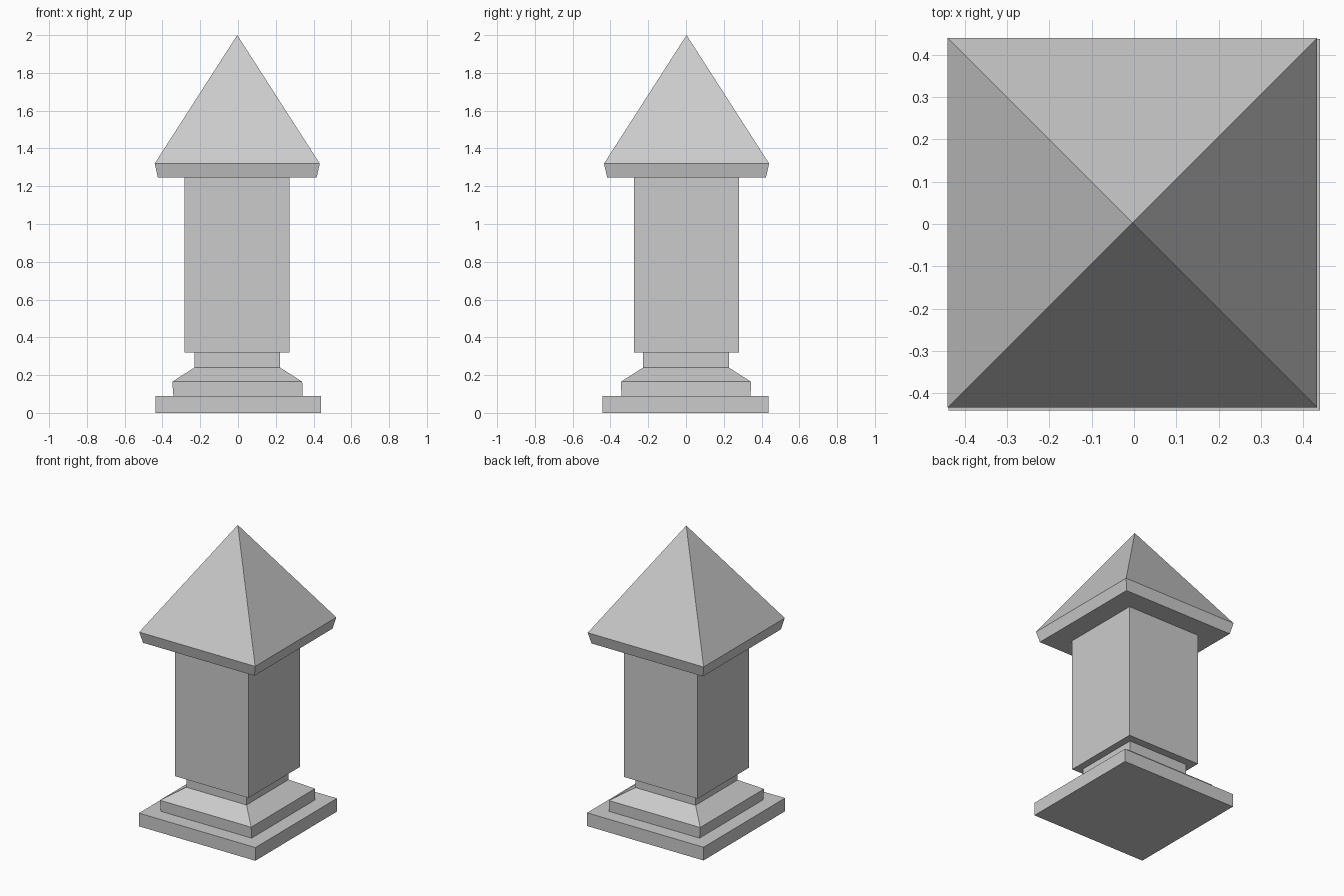
import bpy, bmesh

if "Cube" in bpy.data.objects:
    bpy.data.objects.remove(bpy.data.objects["Cube"])


def square_loft(name, rings, cap_bottom=False, apex=None):
    """Join square rings (centre x, centre y, half width, z) into one skin."""
    bm = bmesh.new()
    loops = []
    for cx, cy, h, z in rings:
        loops.append([bm.verts.new((cx + sx * h, cy + sy * h, z))
                      for sx, sy in ((-1, -1), (1, -1), (1, 1), (-1, 1))])
    for low, high in zip(loops, loops[1:]):
        for i in range(4):
            j = (i + 1) % 4
            bm.faces.new((low[i], low[j], high[j], high[i]))
    if cap_bottom:
        bm.faces.new(loops[0][::-1])
    if apex:
        tip = bm.verts.new(apex)
        for i in range(4):
            bm.faces.new((loops[-1][i], loops[-1][(i + 1) % 4], tip))
    mesh = bpy.data.meshes.new(name)
    bm.to_mesh(mesh)
    bm.free()
    obj = bpy.data.objects.new(name, mesh)
    bpy.context.collection.objects.link(obj)
    return obj


# Key outlines shared by neighbouring parts
neck_top = (-0.004, 0.0, 0.227, 0.32)
shaft_top = (-0.006, 0.003, 0.278, 1.245)

# Stepped base: slab, ledge, moulding, sloped shoulder and neck
square_loft("base", [
    (0.001, -0.002, 0.439, 0.0),
    (0.001, -0.002, 0.439, 0.09),
    (0.0, 0.0, 0.342, 0.09),
    (-0.004, 0.0, 0.344, 0.165),
    (-0.004, 0.0, 0.227, 0.24),
    neck_top,
], cap_bottom=True)

# Square shaft, with the overhanging underside around the neck
square_loft("shaft", [
    neck_top,
    (-0.006, 0.003, 0.278, 0.32),
    shaft_top,
])

# Flared cap with pyramid roof
square_loft("roof", [
    shaft_top,
    (-0.004, 0.003, 0.420, 1.245),
    (-0.004, 0.003, 0.437, 1.32),
], apex=(-0.004, 0.003, 2.0))
